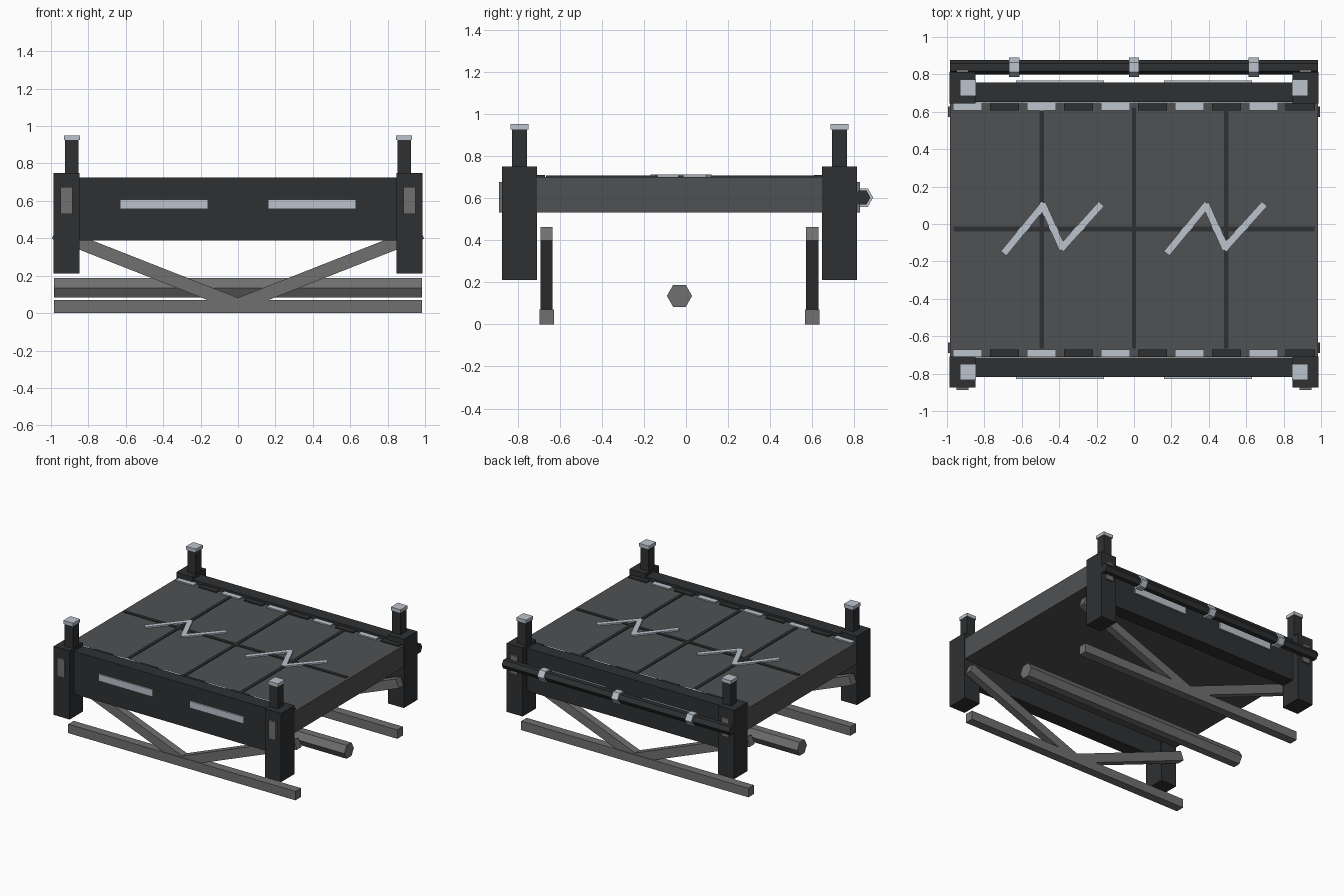
import bpy
from math import pi, atan2, hypot
from mathutils import Matrix

if "Cube" in bpy.data.objects:
    bpy.data.objects.remove(bpy.data.objects["Cube"])

YC = -0.031  # the frame's own mid-line in depth


def material(name, r, g, b):
    m = bpy.data.materials.new(name)
    m.diffuse_color = (r, g, b, 1)
    m.use_nodes = True
    m.node_tree.nodes["Principled BSDF"].inputs["Base Color"].default_value = m.diffuse_color
    return m


DARK = material("dark_metal", 0.028, 0.03, 0.032)
DECK = material("deck_grey", 0.08, 0.082, 0.085)
STEEL = material("steel_grey", 0.16, 0.16, 0.16)
PALE = material("pale_metal", 0.5, 0.55, 0.61)


def finish(name, mat):
    o = bpy.context.object
    o.name = name
    o.data.name = name
    o.data.materials.append(mat)
    return o


def box(name, center, size, mat, rot=(0, 0, 0)):
    bpy.ops.mesh.primitive_cube_add(size=1, location=center, rotation=rot)
    o = finish(name, mat)
    o.scale = size
    return o


def hex_bar(name, center, radius, length, mat):
    # six-sided bar along x with corners pointing to +y and -y
    bpy.ops.mesh.primitive_cylinder_add(vertices=6, radius=radius, depth=length)
    o = finish(name, mat)
    o.data.transform(Matrix.Rotation(pi / 2, 4, 'Y'))
    o.location = center
    return o


# Deck slab with seams
box("deck", (0, YC, 0.616), (1.97, 1.36, 0.168), DECK)
for x in (-0.492, 0, 0.492):
    box("deck_cross_seam", (x, YC + 0.01, 0.701), (0.024, 1.29, 0.01), DARK)
box("deck_long_seam", (0, -0.026, 0.701), (1.93, 0.026, 0.01), DARK)

# Zigzag inlays on the deck
zigzag = [(-0.255, -0.15), (-0.05, 0.1), (0.051, -0.127), (0.255, 0.1)]
for cx in (-0.436, 0.436):
    for (x0, y0), (x1, y1) in zip(zigzag, zigzag[1:]):
        box("zigzag_inlay", (cx + (x0 + x1) / 2, (y0 + y1) / 2, 0.704),
            (hypot(x1 - x0, y1 - y0) + 0.02, 0.038, 0.014), PALE,
            (0, 0, atan2(y1 - y0, x1 - x0)))

for s in (-1, 1):
    # Side beam with two inset strips
    box("side_beam", (0, YC + s * 0.735, 0.557), (1.8, 0.105, 0.335), DARK)
    for x in (-0.395, 0.395):
        box("beam_strip", (x, YC + s * 0.788, 0.582), (0.47, 0.022, 0.053), PALE)

    # Alternating edge markers
    for i in range(10):
        box("edge_marker", (-0.89 + i * 0.1977, YC + s * 0.66, 0.702),
            (0.156, 0.042, 0.014), DARK if i % 2 else PALE)

    # Ground rail and its V brace
    yr = YC + s * 0.631
    box("ground_rail", (0, yr, 0.035), (1.97, 0.068, 0.07), STEEL)
    for t in (-1, 1):
        x1, z0, z1 = 0.982 * t, 0.044, 0.43
        box("v_brace", (x1 / 2, yr, (z0 + z1) / 2),
            (hypot(x1, z1 - z0), 0.058, 0.071), STEEL,
            (0, -t * atan2(z1 - z0, 0.982), 0))

        # Corner post, upper stub, cap and face plate
        yp = YC + s * 0.76
        box("corner_post", (t * 0.917, YC + s * 0.76, 0.48), (0.138, 0.167, 0.538), DARK)
        box("post_stub", (t * 0.888, yp, 0.83), (0.072, 0.072, 0.2), DARK)
        box("post_cap", (t * 0.888, yp, 0.938), (0.085, 0.087, 0.026), PALE)
        box("post_plate", (t * 0.917, YC + s * 0.846, 0.603), (0.064, 0.022, 0.144), STEEL)

# Central under-roller
hex_bar("under_roller", (0, YC, 0.135), 0.06, 1.97, STEEL)

# Rear bar with clamps
hex_bar("rear_bar", (0, 0.838, 0.602), 0.038, 1.97, DARK)
for x in (-0.64, 0, 0.64):
    hex_bar("rear_bar_clamp", (x, 0.838, 0.602), 0.051, 0.055, PALE)
